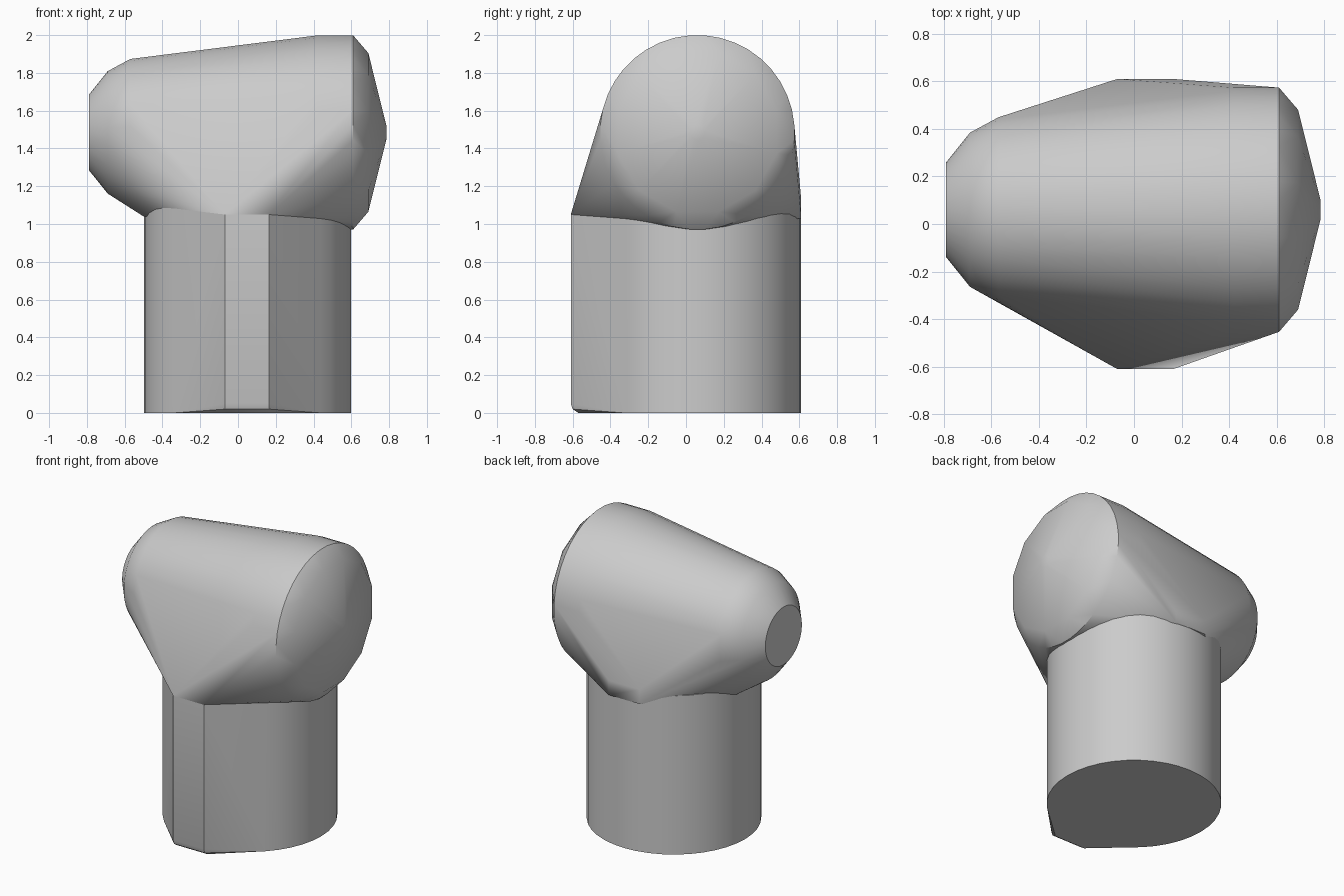
import bpy, bmesh, math

cube = bpy.data.objects.get("Cube")
if cube:
    bpy.data.objects.remove(cube)

grey = bpy.data.materials.new("plain grey")
grey.use_nodes = True
colour = (0.6, 0.6, 0.6, 1)
grey.diffuse_color = colour
grey.node_tree.nodes["Principled BSDF"].inputs["Base Color"].default_value = colour

CY, CZ = 0.06, 1.485      # barrel axis
NOSE = (-0.07, 0.165)     # width of the flat at the front and back


def ring_x(x, r, n):
    """Ring around the barrel axis."""
    return [(x, CY + r * math.sin(math.tau * (i + 0.5) / n),
             CZ + r * math.cos(math.tau * (i + 0.5) / n)) for i in range(n)]


def ring_z(z, r, n):
    """Ring around the column axis."""
    return [(0.05 + r * math.cos(math.tau * i / n),
             CY + r * math.sin(math.tau * i / n), z) for i in range(n)]


def hull(name, points):
    """Closed convex skin around the points."""
    bm = bmesh.new()
    for p in points:
        bm.verts.new(p)
    res = bmesh.ops.convex_hull(bm, input=bm.verts)
    spare = {g for g in res["geom_interior"] + res["geom_unused"]
             if isinstance(g, bmesh.types.BMVert)}
    bmesh.ops.delete(bm, geom=list(spare), context="VERTS")
    bmesh.ops.dissolve_limit(bm, angle_limit=0.005, verts=bm.verts, edges=bm.edges)
    bmesh.ops.recalc_face_normals(bm, faces=bm.faces)
    mesh = bpy.data.meshes.new(name)
    bm.to_mesh(mesh)
    bm.free()
    mesh.materials.append(grey)
    obj = bpy.data.objects.new(name, mesh)
    bpy.context.collection.objects.link(obj)
    bpy.ops.object.select_all(action="DESELECT")
    obj.select_set(True)
    bpy.context.view_layer.objects.active = obj
    bpy.ops.object.shade_smooth_by_angle(angle=math.radians(28))


# Column: round post with a flat front rib, rounded off at its foot
foot = [(-0.61, 1.05), (-0.61, 0.05), (-0.6, 0.02), (-0.57, 0)]
column = ring_z(0, 0.548, 40) + ring_z(1.1, 0.548, 40)
column += [(x, y, z) for x in NOSE for y, z in foot]
hull("column", column)

# Head: tapered barrel drawn down to the front rib and the back of the column
head = []
for x, r in ((-0.79, 0.2), (-0.69, 0.325), (-0.57, 0.39), (0.42, 0.515), (0.61, 0.515)):
    head += ring_x(x, r, 40)
head += ring_x(0.69, 0.435, 12) + ring_x(0.785, 0.04, 12)
head += [(x, -0.61, 1.05) for x in NOSE]
head += [(x, 0.61, z) for x in NOSE for z in (1.03, 1.13)]
head += [(-0.5, CY + y, 1.04) for y in (-0.1, 0.1)]
hull("head", head)
